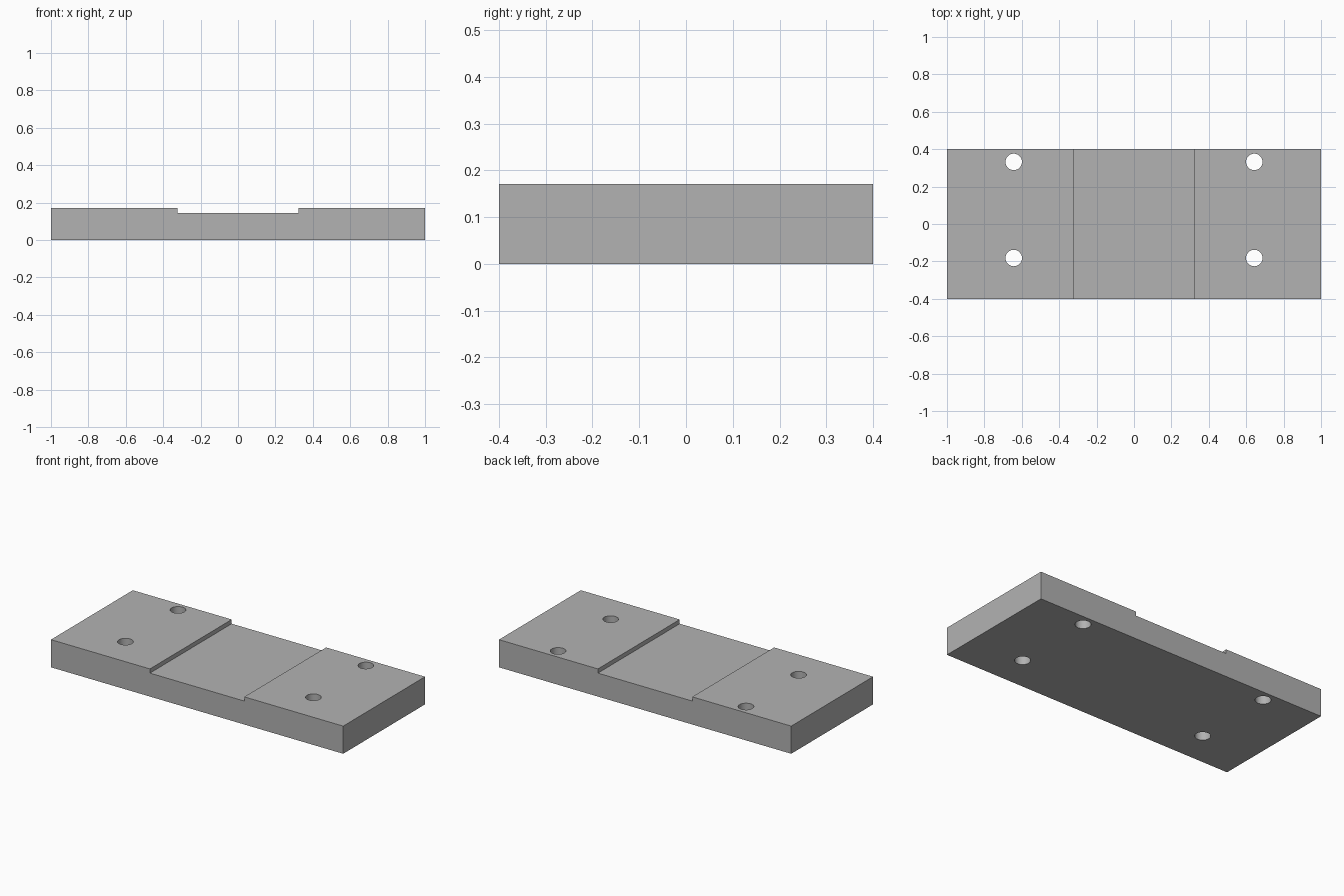
import bpy
import bmesh
import math

cube = bpy.data.objects.get("Cube")
if cube:
    bpy.data.objects.remove(cube, do_unlink=True)

HALF_DEPTH, TOP, FLOOR, SLOT = 0.4, 0.171, 0.145, 0.323

# Plain grey material
grey = bpy.data.materials.new("plain_grey")
grey.use_nodes = True
color = (0.448, 0.448, 0.448, 1)
grey.diffuse_color = color
grey.node_tree.nodes["Principled BSDF"].inputs["Base Color"].default_value = color

# Plate: stepped front profile extruded from front to back
half = [(1, 0), (1, TOP), (SLOT, TOP), (SLOT, FLOOR)]
profile = half + [(-x, z) for x, z in reversed(half)]
bm = bmesh.new()
face = bm.faces.new([bm.verts.new((x, -HALF_DEPTH, z)) for x, z in profile])
side = bmesh.ops.extrude_face_region(bm, geom=[face])
moved = [v for v in side["geom"] if isinstance(v, bmesh.types.BMVert)]
bmesh.ops.translate(bm, vec=(0, 2 * HALF_DEPTH, 0), verts=moved)
bmesh.ops.recalc_face_normals(bm, faces=bm.faces)
mesh = bpy.data.meshes.new("slotted_plate")
bm.to_mesh(mesh)
bm.free()
mesh.materials.append(grey)
plate = bpy.data.objects.new("slotted_plate", mesh)
bpy.context.collection.objects.link(plate)


# Bolt holes through both raised ends
def drill(x, y):
    bpy.ops.mesh.primitive_cylinder_add(vertices=48, radius=0.044, depth=1, location=(x, y, 0))
    cutter = bpy.context.object
    cutter.name = "hole_cutter"
    cutter.hide_render = True
    cutter.data.materials.append(grey)
    cut = plate.modifiers.new("bolt_hole", "BOOLEAN")
    cut.operation = "DIFFERENCE"
    cut.solver = "EXACT"
    cut.object = cutter
    bpy.context.view_layer.objects.active = plate
    bpy.ops.object.modifier_apply(modifier=cut.name)
    bpy.data.objects.remove(cutter, do_unlink=True)


for x in (-0.643, 0.643):
    for y in (-0.182, 0.332):
        drill(x, y)

# Smooth hole walls, sharp plate edges
bpy.ops.object.select_all(action="DESELECT")
plate.select_set(True)
bpy.context.view_layer.objects.active = plate
bpy.ops.object.shade_smooth_by_angle(angle=math.radians(30))
